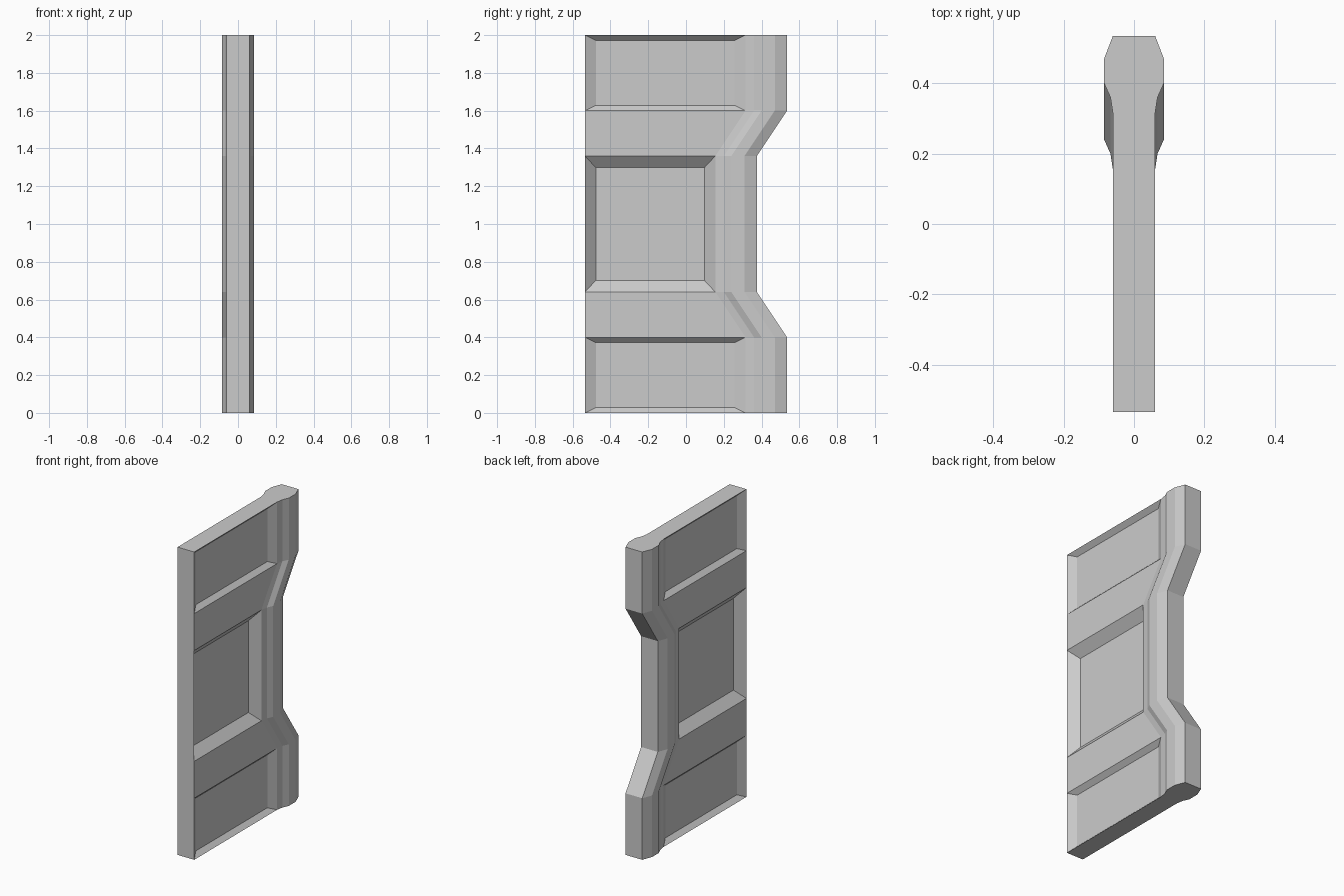
import bpy, bmesh

if "Cube" in bpy.data.objects:
    bpy.data.objects.remove(bpy.data.objects["Cube"])

# Rail cross-section on +x side: (half thickness, y), after the flat back edge
BACK_Y = -0.535
RAIL = [(0.06, 0.315), (0.067, 0.36), (0.085, 0.40), (0.085, 0.47), (0.06, 0.535)]

# Section heights and how far the rail steps back at each
ROWS = [(0, 0), (0.4, 0), (0.64, -0.16), (1.36, -0.16), (1.6, 0), (2, 0)]

# Recessed panels by row: (bevel in y, bevel in z, depth)
PANELS = {0: (0.058, 0.028, 0.029), 2: (0.058, 0.062, 0.053), 4: (0.058, 0.028, 0.029)}

bm = bmesh.new()


def section(z, shift):
    half = [(0.06, BACK_Y)] + [(x, y + shift) for x, y in RAIL]
    ring = half + [(-x, y) for x, y in reversed(half)]
    return [bm.verts.new((x, y, z)) for x, y in ring]


def recess(quad, by, bz, depth):
    """Fill a quad with a sunken panel and four sloping borders."""
    ys = [v.co.y for v in quad]
    zs = [v.co.z for v in quad]
    inner = []
    for v in quad:
        x, y, z = v.co
        inner.append(bm.verts.new((
            x - depth if x > 0 else x + depth,
            y + by if y == min(ys) else y - by,
            z + bz if z == min(zs) else z - bz)))
    bm.faces.new(inner)
    for i in range(4):
        j = (i + 1) % 4
        bm.faces.new((quad[i], quad[j], inner[j], inner[i]))


# Skin the sections, sinking a panel into both broad sides where listed
rings = [section(z, s) for z, s in ROWS]
n = len(rings[0])
for r in range(len(rings) - 1):
    for i in range(n):
        j = (i + 1) % n
        quad = [rings[r][i], rings[r][j], rings[r + 1][j], rings[r + 1][i]]
        if r in PANELS and i in (0, n - 2):
            recess(quad, *PANELS[r])
        else:
            bm.faces.new(quad)

# Bottom and top caps
bm.faces.new(list(reversed(rings[0])))
bm.faces.new(rings[-1])
bmesh.ops.recalc_face_normals(bm, faces=bm.faces)

mesh = bpy.data.meshes.new("door_panel")
bm.to_mesh(mesh)
bm.free()
door = bpy.data.objects.new("door_panel", mesh)
bpy.context.collection.objects.link(door)
